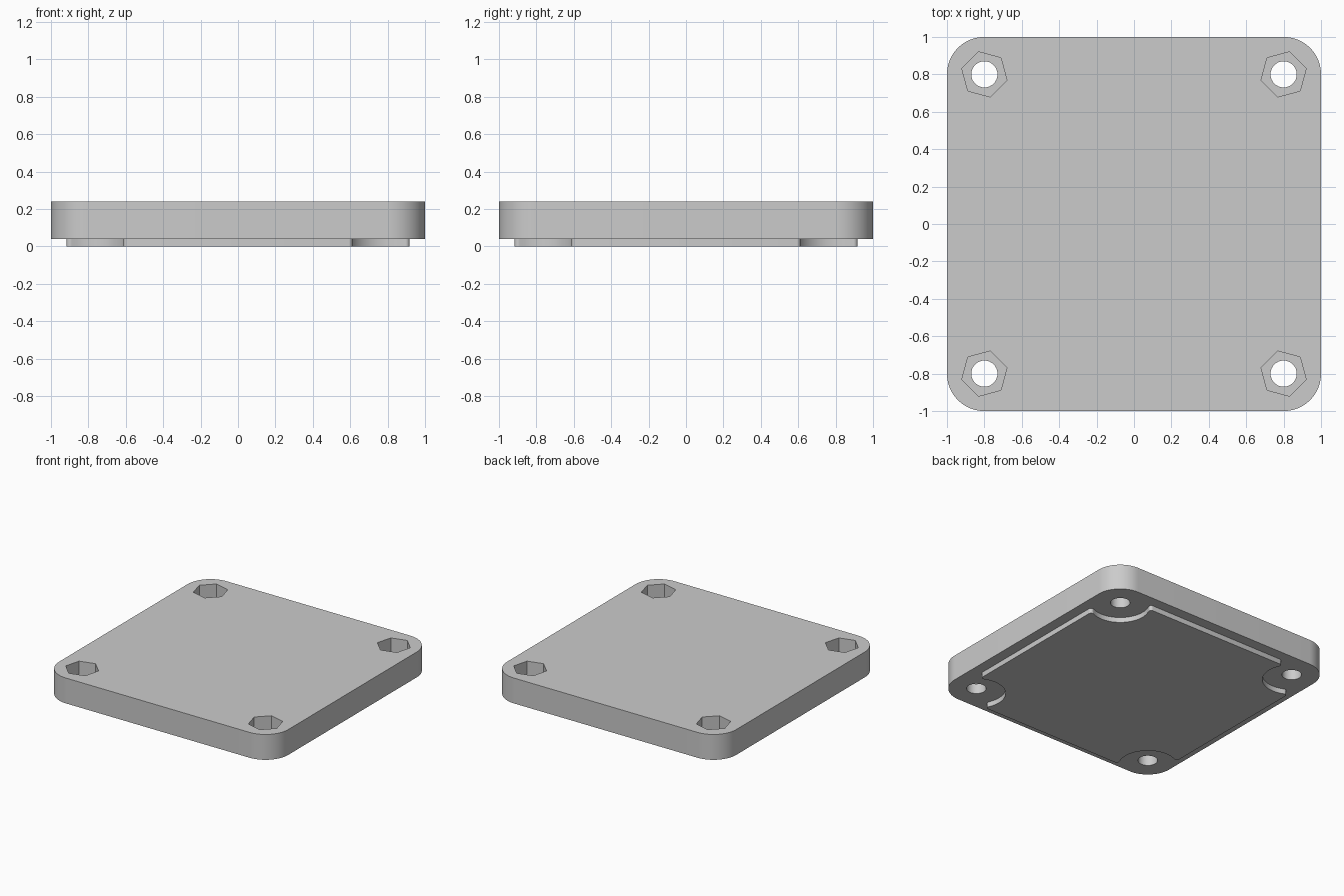
import bpy, bmesh, math

if "Cube" in bpy.data.objects:
    bpy.data.objects.remove(bpy.data.objects["Cube"])

C = 0.8            # screw centre offset
Z_PLUG, Z_TOP = 0.04, 0.24

grey = bpy.data.materials.new("light_grey")
grey.diffuse_color = (0.6, 0.6, 0.6, 1)
grey.use_nodes = True
grey.node_tree.nodes["Principled BSDF"].inputs["Base Color"].default_value = grey.diffuse_color


def arc(cx, cy, r, a0, a1, n):
    """Points along an arc, angles in degrees."""
    pts = []
    for i in range(n + 1):
        a = math.radians(a0 + (a1 - a0) * i / n)
        pts.append((cx + r * math.cos(a), cy + r * math.sin(a)))
    return pts


def four_corners(corner):
    """Repeat a corner profile by quarter turns to close the outline."""
    pts = []
    for k in range(4):
        for x, y in corner:
            for _ in range(k):
                x, y = -y, x
            pts.append((x, y))
    return pts


def prism(name, pts, z0, z1):
    """Extrude a counter-clockwise outline between two heights."""
    bm = bmesh.new()
    base = bm.faces.new([bm.verts.new((x, y, z0)) for x, y in pts])
    ext = bmesh.ops.extrude_face_region(bm, geom=[base], use_keep_orig=True)
    for v in ext["geom"]:
        if isinstance(v, bmesh.types.BMVert):
            v.co.z = z1
    bmesh.ops.recalc_face_normals(bm, faces=bm.faces)
    me = bpy.data.meshes.new(name)
    bm.to_mesh(me)
    bm.free()
    me.materials.append(grey)
    ob = bpy.data.objects.new(name, me)
    bpy.context.collection.objects.link(ob)
    return ob


def combine(target, other, operation):
    """Apply a boolean and remove the helper."""
    mod = target.modifiers.new(operation, 'BOOLEAN')
    mod.operation = operation
    mod.solver = 'EXACT'
    mod.object = other
    bpy.context.view_layer.objects.active = target
    bpy.ops.object.modifier_apply(modifier=mod.name)
    bpy.data.objects.remove(other)


# Rounded square plate
lid = prism("lid_plate", four_corners(arc(C, C, 0.2, 0, 90, 20)), Z_PLUG, Z_TOP)

# Shallow plug underneath, notched round each screw, with eased corners
H, R, F = 0.917, 0.21, 0.02
dy = H - F - C
dx = math.sqrt((R + F) ** 2 - dy ** 2)
t = math.degrees(math.atan2(dx, -dy))
corner = arc(H - F, C - dx, F, 0, t, 6)
corner += arc(C, C, R, t - 180, -90 - t, 20)[1:-1]
corner += arc(C - dx, H - F, F, 90 - t, 90, 6)
combine(lid, prism("plug", four_corners(corner), 0, 0.1), 'UNION')

# Screw holes with hexagonal nut pockets
for sx in (-1, 1):
    for sy in (-1, 1):
        x, y = C * sx, C * sy
        turn = 15 if sx == sy * 1 and sx > 0 or sx == sy else 45
        pocket = arc(x, y, 0.125, turn, turn + 300, 5)
        combine(lid, prism("nut_pocket", pocket, Z_TOP - 0.12, 0.4), 'DIFFERENCE')
        hole = arc(x, y, 0.07, 0, 348.75, 31)
        combine(lid, prism("screw_hole", hole, -0.1, 0.3), 'DIFFERENCE')

# Smooth curved walls, crisp edges
bpy.ops.object.select_all(action='DESELECT')
lid.select_set(True)
bpy.context.view_layer.objects.active = lid
bpy.ops.object.shade_smooth_by_angle(angle=math.radians(30))
